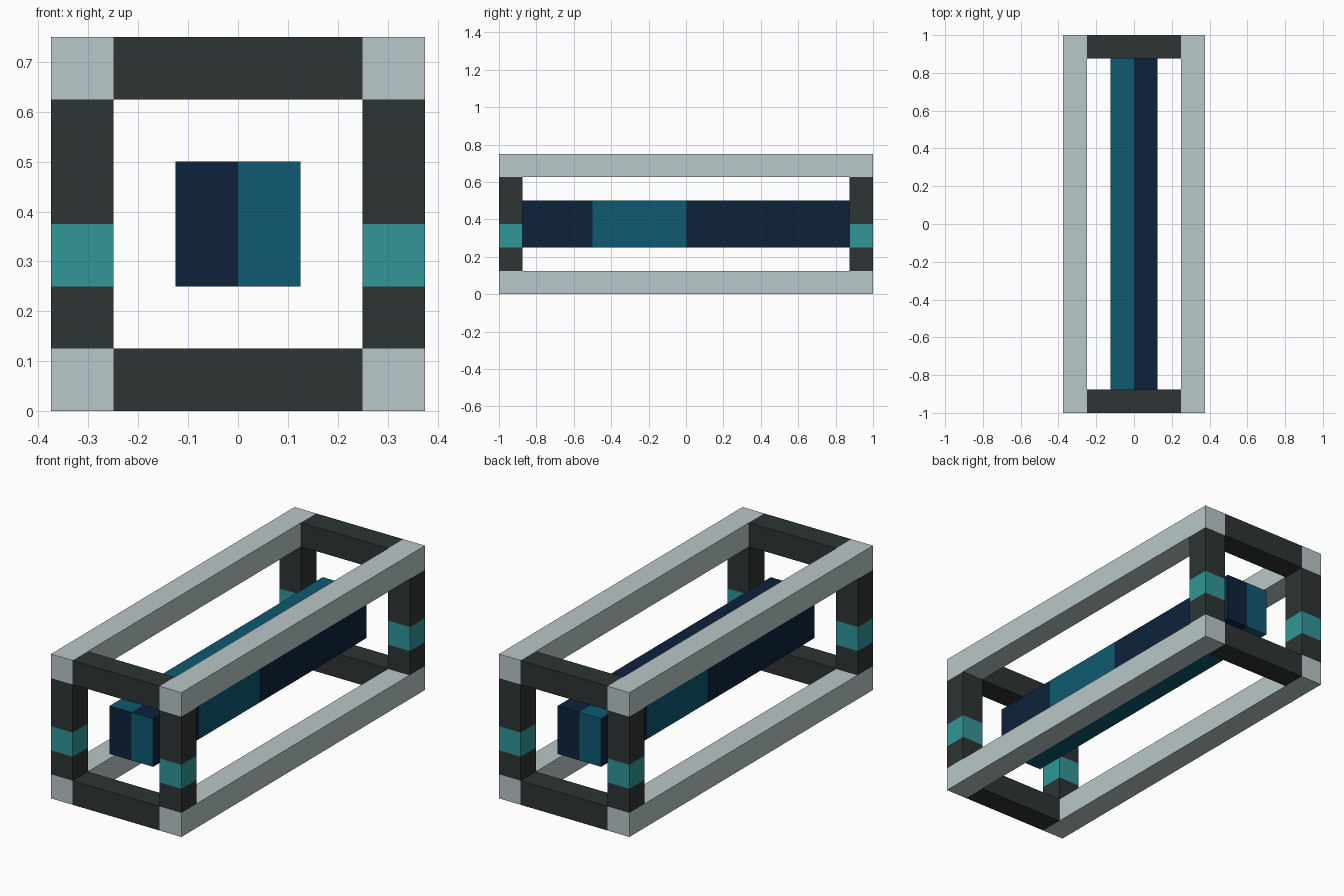
import bpy, bmesh
from mathutils import Vector

if "Cube" in bpy.data.objects:
    bpy.data.objects.remove(bpy.data.objects["Cube"], do_unlink=True)


def material(name, rgb):
    # convert 0-255 display values to linear
    lin = [((c / 255 + 0.055) / 1.055) ** 2.4 for c in rgb]
    m = bpy.data.materials.new(name)
    m.use_nodes = True
    m.diffuse_color = (*lin, 1)
    m.node_tree.nodes["Principled BSDF"].inputs["Base Color"].default_value = (*lin, 1)
    return m


pale = material("pale grey", (185, 199, 200))
dark = material("charcoal", (45, 52, 51))
aqua = material("aqua", (50, 150, 152))
navy = material("navy", (13, 34, 60))
teal = material("deep teal", (14, 90, 113))


def box(name, centre, size, mats, cuts=(), rule=None):
    """Box with optional (axis, position) cuts and a face colour rule."""
    bm = bmesh.new()
    bmesh.ops.create_cube(bm, size=1)
    for v in bm.verts:
        v.co = Vector(c + s * p for c, s, p in zip(centre, size, v.co))
    for axis, pos in cuts:
        normal = Vector((0, 0, 0))
        normal[axis] = 1
        geom = bm.verts[:] + bm.edges[:] + bm.faces[:]
        bmesh.ops.bisect_plane(bm, geom=geom, plane_co=normal * pos, plane_no=normal)
    bm.normal_update()
    if rule:
        for f in bm.faces:
            f.material_index = int(rule(f.calc_center_median(), f.normal))
    mesh = bpy.data.meshes.new(name)
    bm.to_mesh(mesh)
    bm.free()
    for m in mats:
        mesh.materials.append(m)
    obj = bpy.data.objects.new(name, mesh)
    bpy.context.collection.objects.link(obj)
    return obj


T = 0.125           # beam thickness
X, Y = 0.3125, 0.9375   # beam centre offsets
LOW, HIGH = T / 2, 0.75 - T / 2
levels = (("lower", LOW), ("upper", HIGH))
sides = (("right", -1), ("left", 1))
ends = (("front", -1), ("back", 1))

# Long rails and end crossbars
for level, z in levels:
    for side, s in sides:
        box(f"{level}_{side}_rail", (s * X, 0, z), (T, 2, T), [pale])
    for end, e in ends:
        box(f"{level}_{end}_crossbar", (0, e * Y, z), (0.5, T, T), [dark])


# Corner posts with a coloured band
def in_band(c, n):
    return abs(n.z) < 0.5 and 0.25 < c.z < 0.375


for side, s in sides:
    for end, e in ends:
        box(f"{end}_{side}_post", (s * X, e * Y, 0.375), (T, T, 0.5),
            [dark, aqua], [(2, 0.25), (2, 0.375)], in_band)


# Central bar, patterned by face direction
def core_teal(c, n):
    if abs(n.z) > 0.5:
        return c.x < 0
    if abs(n.y) > 0.5:
        return c.x * c.y < 0
    return c.x * c.y < 0 and abs(c.y) < 0.5


box("central_bar", (0, 0, 0.375), (0.25, 1.75, 0.25), [navy, teal],
    [(0, 0), (1, -0.5), (1, 0), (1, 0.5)], core_teal)
